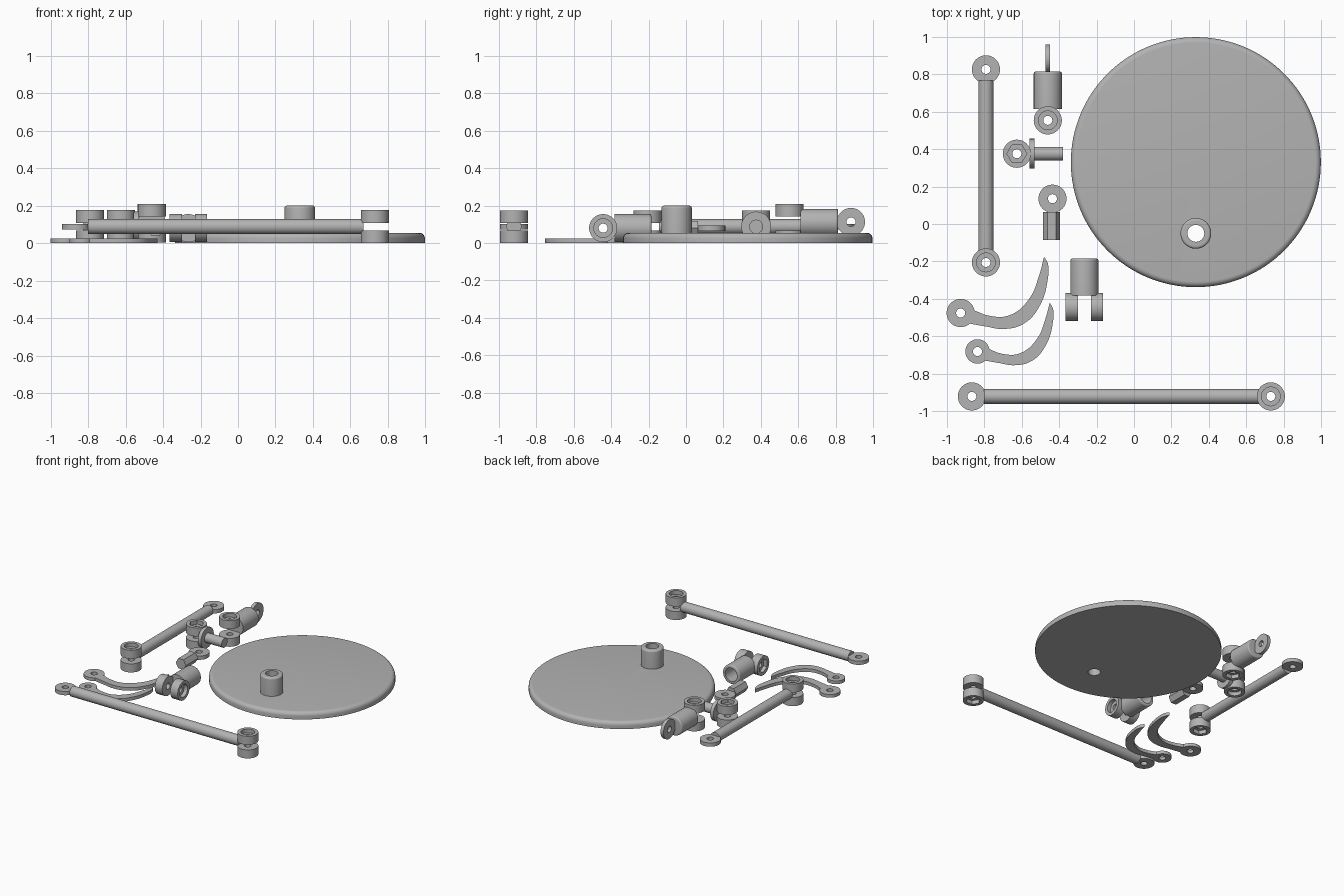
import bpy, bmesh
from math import pi, sin, cos
from mathutils import Vector

if "Cube" in bpy.data.objects:
    bpy.data.objects.remove(bpy.data.objects["Cube"])

grey = bpy.data.materials.new("plain grey")
grey.use_nodes = True
grey.diffuse_color = (0.45, 0.45, 0.45, 1)
grey.node_tree.nodes["Principled BSDF"].inputs["Base Color"].default_value = (0.45, 0.45, 0.45, 1)

AXES = {"X": (0, pi / 2, 0), "-X": (0, -pi / 2, 0), "Y": (-pi / 2, 0, 0),
        "Z": (0, 0, 0), "-Z": (pi, 0, 0)}
EYE_R, HOLE_R, ROD_R = 0.075, 0.024, 0.04
parts = []


def finish(ob):
    ob.data.materials.clear()
    ob.data.materials.append(grey)
    bpy.ops.object.select_all(action="DESELECT")
    ob.select_set(True)
    bpy.context.view_layer.objects.active = ob
    bpy.ops.object.shade_smooth_by_angle(angle=0.6)
    return ob


def lathe(name, profile, loc, axis="Z", segs=48):
    """Spin a closed (radius, height) profile; a third entry makes that loop hexagonal."""
    bm = bmesh.new()
    rings = []
    for p in profile:
        ring = []
        for i in range(segs):
            a = 2 * pi * i / segs
            r = p[0]
            if len(p) > 2:
                r *= cos(pi / 6) / cos(a % (pi / 3) - pi / 6)
            ring.append(bm.verts.new((r * cos(a), r * sin(a), p[1])))
        rings.append(ring)
    for k, p in enumerate(profile):
        n = (k + 1) % len(profile)
        if p[0] == 0 and profile[n][0] == 0:
            continue
        for i in range(segs):
            j = (i + 1) % segs
            bm.faces.new((rings[k][i], rings[k][j], rings[n][j], rings[n][i]))
    bmesh.ops.remove_doubles(bm, verts=bm.verts, dist=1e-5)
    bmesh.ops.recalc_face_normals(bm, faces=bm.faces)
    me = bpy.data.meshes.new(name)
    bm.to_mesh(me)
    bm.free()
    ob = bpy.data.objects.new(name, me)
    bpy.context.collection.objects.link(ob)
    ob.location = loc
    ob.rotation_euler = AXES[axis]
    return finish(ob)


def fillet(r, h, f, steps=6):
    """Rounded outer top corner."""
    return [(r - f + f * cos(t * pi / 2 / steps), h - f + f * sin(t * pi / 2 / steps))
            for t in range(steps + 1)]


def solid(name, r, length, loc, axis="Z", segs=48):
    return lathe(name, [(0, 0), (r, 0), (r, length), (0, length)], loc, axis, segs)


def eye(name, loc, axis="Z", r=EYE_R, t=0.03):
    """Thin drilled disc centred on loc."""
    return lathe(name, [(HOLE_R, -t / 2), (r, -t / 2), (r, t / 2), (HOLE_R, t / 2)], loc, axis)


def collar(name, loc, axis, near, far, hexed):
    """One fork cheek, with a bolt or nut recess in its outer face."""
    flag = (1,) if hexed else ()
    floor = far - 0.03
    rr = 0.053 if hexed else 0.05
    return lathe(name, [(HOLE_R, near), (EYE_R, near), (EYE_R, far), (rr, far) + flag,
                        (rr, floor) + flag, (HOLE_R, floor)], loc, axis)


def fork(name, loc, near=0.02, far=0.0875, axes=("Z", "-Z"), hex_first=False):
    for i, axis in enumerate(axes):
        collar(f"{name}_cheek_{i + 1}", loc, axis, near, far, hex_first == (i == 0))


# Round base plate with a drilled post
plate = lathe("base_plate", [(0, 0), (0.667, 0)] + fillet(0.667, 0.055, 0.03) + [(0, 0.055)],
              (0.33, 0.33, 0), segs=128)
drill = solid("drill_helper", 0.045, 0.3, (0.33, -0.05, -0.1))
drill.hide_render = True
cut = plate.modifiers.new("hole", "BOOLEAN")
cut.operation = "DIFFERENCE"
cut.solver = "EXACT"
cut.object = drill
bpy.context.view_layer.objects.active = plate
bpy.ops.object.modifier_apply(modifier="hole")
bpy.data.objects.remove(drill)
finish(plate)
lathe("base_post", [(0.045, 0.05), (0.082, 0.05)] + fillet(0.082, 0.2, 0.014) + [(0.045, 0.2)],
      (0.33, -0.05, 0))

# Two arms, each a rod with an eye at one end and a fork at the other
MID = 0.088
solid("long_arm_rod", ROD_R, 1.47, (-0.80, -0.92, MID), "X")
eye("long_arm_eye", (-0.865, -0.92, MID))
fork("long_arm_fork", (0.73, -0.92, MID))
solid("short_arm_rod", ROD_R, 0.91, (-0.79, -0.145, MID), "Y")
eye("short_arm_eye", (-0.79, 0.825, MID))
fork("short_arm_fork", (-0.79, -0.205, MID))

# Wrist link: cylinder with an upright eye and a flat fork
lathe("wrist_body", [(0, 0), (EYE_R, 0)] + fillet(EYE_R, 0.2, 0.01) + [(0, 0.2)],
      (-0.46, 0.613, 0.108), "Y")
eye("wrist_eye", (-0.46, 0.882, 0.113), "X", t=0.026)
fork("wrist_fork", (-0.46, 0.553, 0.105), near=0.037, far=0.103)

# Swivel pin: fork, flange and round pin
fork("swivel_fork", (-0.625, 0.375, MID), hex_first=True)
solid("swivel_flange", 0.08, 0.028, (-0.558, 0.375, MID), "X")
solid("swivel_pin", 0.037, 0.16, (-0.54, 0.375, MID), "X")

# Hexagonal peg with an eye
eye("peg_eye", (-0.435, 0.135, 0.08))
solid("peg_shaft", 0.045, 0.15, (-0.44, -0.085, 0.08), "Y", segs=6)

# Gripper socket: hollow cylinder with an upright fork
lathe("socket_body", [(0, 0), (EYE_R, 0)] + fillet(EYE_R, 0.197, 0.01)
      + [(0.052, 0.197), (0.052, 0.05), (0, 0.05)], (-0.265, -0.382, 0.08), "Y")
fork("socket_fork", (-0.265, -0.443, 0.08), near=0.035, far=0.1, axes=("X", "-X"))

# Two curved claws, the second a smaller copy
CLAW = [(0.04, -0.055), (0.125, -0.07), (0.235, -0.085), (0.34, -0.055), (0.42, 0.035),
        (0.465, 0.18), (0.465, 0.265), (0.445, 0.30), (0.42, 0.205), (0.365, 0.075),
        (0.26, -0.012), (0.155, -0.015), (0.07, 0.015)]
CORNERS = (0, 7, len(CLAW) - 1)


def claw(name, x, y, scale):
    thick = 0.025
    eye(name + "_eye", (x, y, thick / 2), r=EYE_R * scale, t=thick)
    cu = bpy.data.curves.new(name, "CURVE")
    cu.dimensions = "2D"
    cu.fill_mode = "BOTH"
    cu.extrude = thick / 2
    cu.resolution_u = 8
    sp = cu.splines.new("BEZIER")
    sp.bezier_points.add(len(CLAW) - 1)
    sp.use_cyclic_u = True
    for i, (pt, (px, py)) in enumerate(zip(sp.bezier_points, CLAW)):
        pt.co = Vector((px, py, 0)) * scale
        kind = "VECTOR" if i in CORNERS else "AUTO"
        pt.handle_left_type = pt.handle_right_type = kind
    ob = bpy.data.objects.new(name, cu)
    bpy.context.collection.objects.link(ob)
    ob.location = (x, y, thick / 2)
    bpy.ops.object.select_all(action="DESELECT")
    ob.select_set(True)
    bpy.context.view_layer.objects.active = ob
    bpy.ops.object.convert(target="MESH")
    finish(bpy.context.view_layer.objects.active)


claw("large_claw", -0.925, -0.475, 1)
claw("small_claw", -0.835, -0.68, 0.865)
